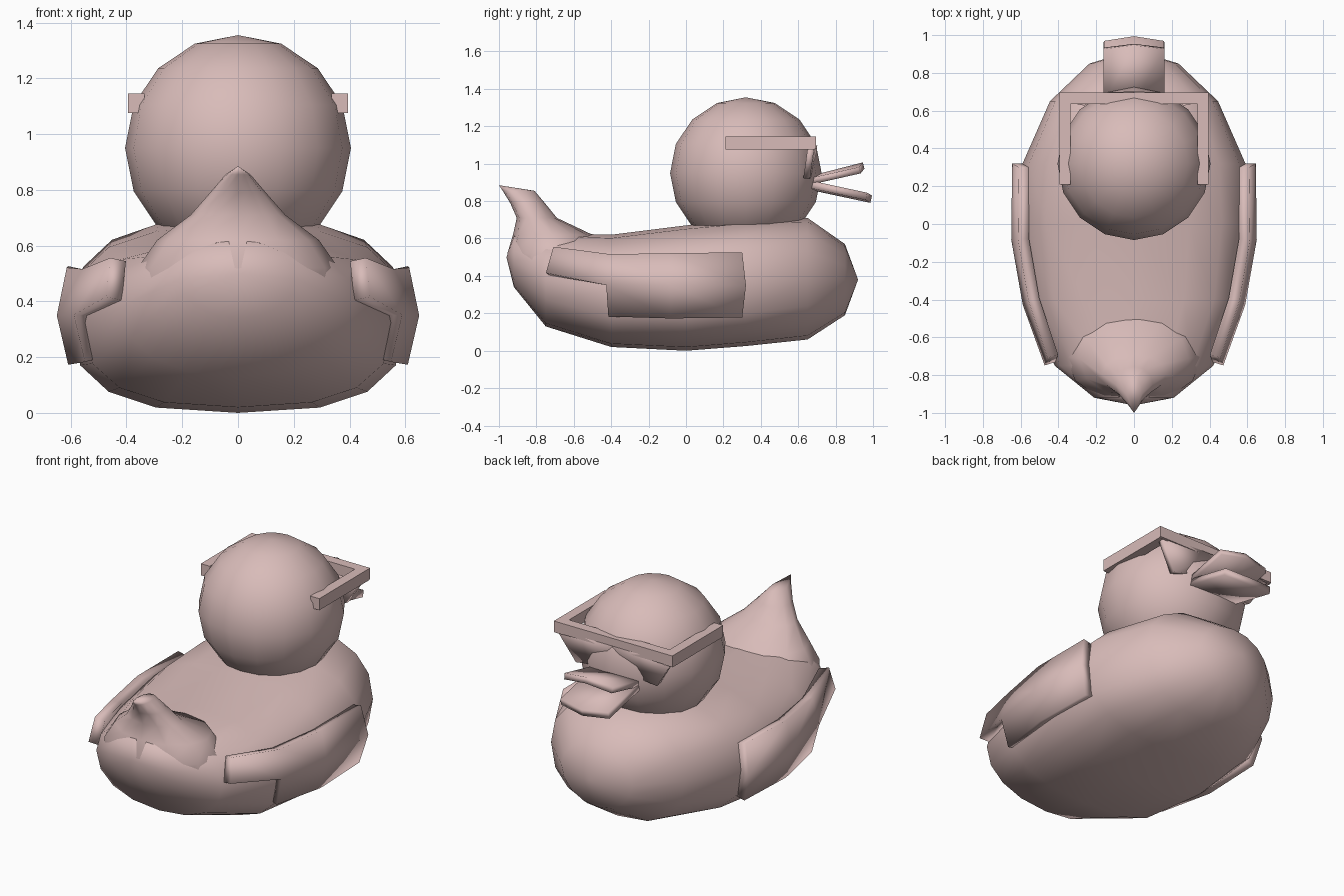
import bpy, bmesh, math

if "Cube" in bpy.data.objects:
    bpy.data.objects.remove(bpy.data.objects["Cube"])

pink = bpy.data.materials.new("dusty pink")
pink.diffuse_color = (0.69, 0.50, 0.485, 1)
pink.use_nodes = True
pink.node_tree.nodes["Principled BSDF"].inputs["Base Color"].default_value = pink.diffuse_color


def make(name, verts, faces, angle=None, thickness=0, mirror=False):
    """Mesh object with optional thickness, mirroring and smooth shading."""
    me = bpy.data.meshes.new(name)
    bm = bmesh.new()
    vs = [bm.verts.new(v) for v in verts]
    for f in faces:
        bm.faces.new([vs[i] for i in f])
    bmesh.ops.recalc_face_normals(bm, faces=bm.faces)
    bm.to_mesh(me)
    bm.free()
    me.materials.append(pink)
    ob = bpy.data.objects.new(name, me)
    bpy.context.collection.objects.link(ob)
    if thickness:
        mod = ob.modifiers.new("thickness", "SOLIDIFY")
        mod.thickness, mod.offset = thickness, 0
    if mirror:
        ob.modifiers.new("mirror", "MIRROR").use_mirror_merge = False
    if angle:
        bpy.ops.object.select_all(action="DESELECT")
        ob.select_set(True)
        bpy.context.view_layer.objects.active = ob
        bpy.ops.object.shade_smooth_by_angle(angle=math.radians(angle))
    return ob


def loft(name, rings, start, end, angle):
    """Skin closed rings and close both ends on a point."""
    n = len(rings[0])
    verts = [p for r in rings for p in r] + [start, end]
    last = (len(rings) - 1) * n
    faces = []
    for i in range(n):
        j = (i + 1) % n
        for k in range(0, last, n):
            faces.append((k + i, k + j, k + n + j, k + n + i))
        faces.append((len(verts) - 2, j, i))
        faces.append((len(verts) - 1, last + i, last + j))
    return make(name, verts, faces, angle)


def oval(a, b, n=16, power=2.0):
    pts = []
    for i in range(n):
        c, s = math.cos(math.tau * i / n), math.sin(math.tau * i / n)
        pts.append((a * math.copysign(abs(c) ** (2 / power), c),
                    b * math.copysign(abs(s) ** (2 / power), s)))
    return pts


def box(name, x, y, z, mirror=False):
    verts = [(i, j, k) for i in x for j in y for k in z]
    faces = [(0, 1, 3, 2), (4, 6, 7, 5), (0, 4, 5, 1), (2, 3, 7, 6), (0, 2, 6, 4), (1, 5, 7, 3)]
    return make(name, verts, faces, 30, mirror=mirror)


# Body: y, bottom, top, half width, squareness
sections = [(-0.92, 0.34, 0.62, 0.21, 2.0), (-0.75, 0.13, 0.63, 0.42, 2.2),
            (-0.40, 0.02, 0.62, 0.555, 2.6), (0.0, 0.0, 0.67, 0.60, 2.7),
            (0.32, 0.025, 0.70, 0.59, 2.6), (0.65, 0.06, 0.71, 0.445, 2.4),
            (0.85, 0.19, 0.57, 0.235, 2.0)]
body_rings = [[(x, y, (b + t) / 2 + z) for x, z in oval(w, (t - b) / 2, 16, p)]
              for y, b, t, w, p in sections]
loft("body", body_rings, (0, -0.96, 0.50), (0, 0.92, 0.38), 85)

# Tail: z, rear y, front y, half width
levels = [(0.40, -0.93, -0.45, 0.36), (0.52, -0.955, -0.45, 0.36), (0.62, -0.925, -0.50, 0.29),
          (0.71, -0.905, -0.69, 0.17), (0.79, -0.94, -0.755, 0.10), (0.855, -0.98, -0.81, 0.045)]
tail_rings = [[(x, (r + f) / 2 + y, z) for x, y in oval(w, (f - r) / 2, 12)]
              for z, r, f, w in levels]
loft("tail", tail_rings, (0, -0.70, 0.35), (0, -1.0, 0.885), 70)

# Head
r = 0.405
head_rings = []
for i in range(1, 8):
    a = math.pi * i / 8
    head_rings.append([(x, 0.32 + y, 0.95 - r * math.cos(a))
                       for x, y in oval(r * math.sin(a), r * math.sin(a))])
loft("head", head_rings, (0, 0.32, 0.95 - r), (0, 0.32, 0.95 + r), 85)

# Wings: stepped plates following the body side
wing = [(0.57, 0.30, 0.185), (0.615, 0.32, 0.35), (0.58, 0.30, 0.52),
        (0.58, -0.08, 0.18), (0.62, -0.08, 0.35), (0.585, -0.08, 0.515),
        (0.52, -0.41, 0.19), (0.56, -0.42, 0.35), (0.53, -0.40, 0.51),
        (0.445, -0.74, 0.41), (0.43, -0.70, 0.55)]
make("wings", wing, [(0, 1, 4, 3), (1, 2, 5, 4), (3, 4, 7, 6), (4, 5, 8, 7), (7, 8, 10, 9)],
     35, thickness=0.06, mirror=True)

# Bill: two creased plates with pointed front edges
quads = [(0, 1, 4, 3), (1, 2, 5, 4)]
w = 0.16
make("upper_bill", [(-w, 0.64, 0.90), (0, 0.64, 0.91), (w, 0.64, 0.90),
                    (-w, 0.93, 0.965), (0, 0.95, 0.99), (w, 0.93, 0.965)],
     quads, 25, thickness=0.035)
make("lower_bill", [(-w, 0.64, 0.895), (0, 0.64, 0.885), (w, 0.64, 0.895),
                    (-w, 0.965, 0.825), (0, 0.99, 0.81), (w, 0.965, 0.825)],
     quads, 25, thickness=0.04)

# Glasses: arms, brow bar and pointed lenses
box("glasses_arms", (0.335, 0.395), (0.21, 0.69), (1.075, 1.145), mirror=True)
box("glasses_bar", (-0.395, 0.395), (0.635, 0.695), (1.08, 1.145))
make("glasses_lenses", [(0.0, 0.685, 1.10), (0.385, 0.67, 1.10), (0.27, 0.645, 0.92),
                        (0.16, 0.655, 0.94)],
     [(0, 1, 2, 3)], 30, thickness=0.035, mirror=True)
